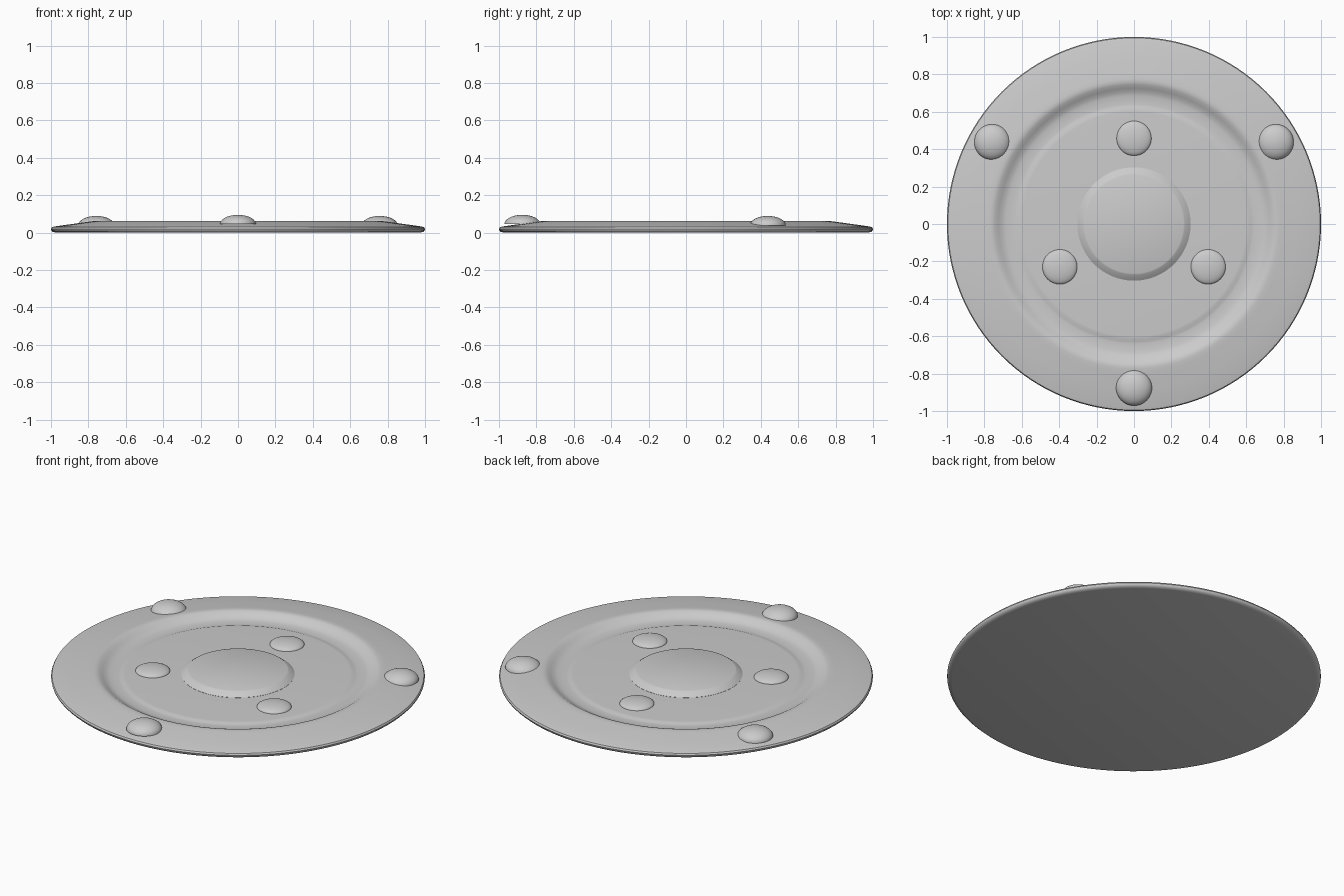
import bpy, bmesh, math
from mathutils import Vector, Matrix

if "Cube" in bpy.data.objects:
    bpy.data.objects.remove(bpy.data.objects["Cube"])

def finish(bm, name, angle):
    bmesh.ops.recalc_face_normals(bm, faces=bm.faces)
    mesh = bpy.data.meshes.new(name)
    bm.to_mesh(mesh)
    bm.free()
    obj = bpy.data.objects.new(name, mesh)
    bpy.context.collection.objects.link(obj)
    bpy.ops.object.select_all(action='DESELECT')
    obj.select_set(True)
    bpy.context.view_layer.objects.active = obj
    bpy.ops.object.shade_smooth_by_angle(angle=math.radians(angle))
    return obj

def lathe(name, profile, steps=128, angle=35):
    """Spin an (r, z) profile around the z axis."""
    bm = bmesh.new()
    verts = [bm.verts.new((r, 0, z)) for r, z in profile]
    edges = [bm.edges.new(pair) for pair in zip(verts, verts[1:])]
    bmesh.ops.spin(bm, geom=verts + edges, axis=(0, 0, 1), cent=(0, 0, 0),
                   angle=math.tau, steps=steps)
    bmesh.ops.remove_doubles(bm, verts=bm.verts, dist=1e-5)
    return finish(bm, name, angle)

def dome(name, radius, height, location):
    """Upper half of a flattened sphere, closed underneath."""
    bm = bmesh.new()
    bmesh.ops.create_uvsphere(bm, u_segments=48, v_segments=24, radius=1)
    bmesh.ops.bisect_plane(bm, geom=bm.verts[:] + bm.edges[:] + bm.faces[:],
                           plane_co=(0, 0, 0), plane_no=(0, 0, -1), clear_outer=True)
    rim = [e for e in bm.edges if e.is_boundary]
    bmesh.ops.contextual_create(bm, geom=rim)
    bm.transform(Matrix.Diagonal((radius, radius, height, 1)))
    obj = finish(bm, name, 40)
    obj.location = location
    return obj

# Dished plate: flat underside, rounded rim, sloping border, recessed floor
lathe("plate", [
    (0, 0), (0.975, 0), (0.99, 0.004), (0.998, 0.012), (1.0, 0.02), (0.995, 0.029),
    (0.98, 0.033), (0.88, 0.047), (0.80, 0.058), (0.775, 0.061), (0.76, 0.061),
    (0.745, 0.057), (0.725, 0.045), (0.705, 0.034), (0.685, 0.029), (0.64, 0.028),
    (0.63, 0.029), (0.615, 0.034), (0.60, 0.035), (0, 0.035)])

# Raised centre with a bevelled side
lathe("centre_boss", [
    (0, 0.02), (0.303, 0.02), (0.303, 0.036), (0.297, 0.040),
    (0.272, 0.058), (0.264, 0.061), (0, 0.061)], angle=25)

# Three border studs and three low floor studs, evenly spaced
for i in range(3):
    a = math.radians(-90 + 120 * i)
    z = 0.045 if i == 0 else 0.039
    dome(f"border_stud_{i + 1}", 0.096, 0.05,
         (0.875 * math.cos(a), 0.875 * math.sin(a), z))
    dome(f"floor_stud_{i + 1}", 0.093, 0.026,
         (-0.458 * math.cos(a), -0.458 * math.sin(a), 0.034))
